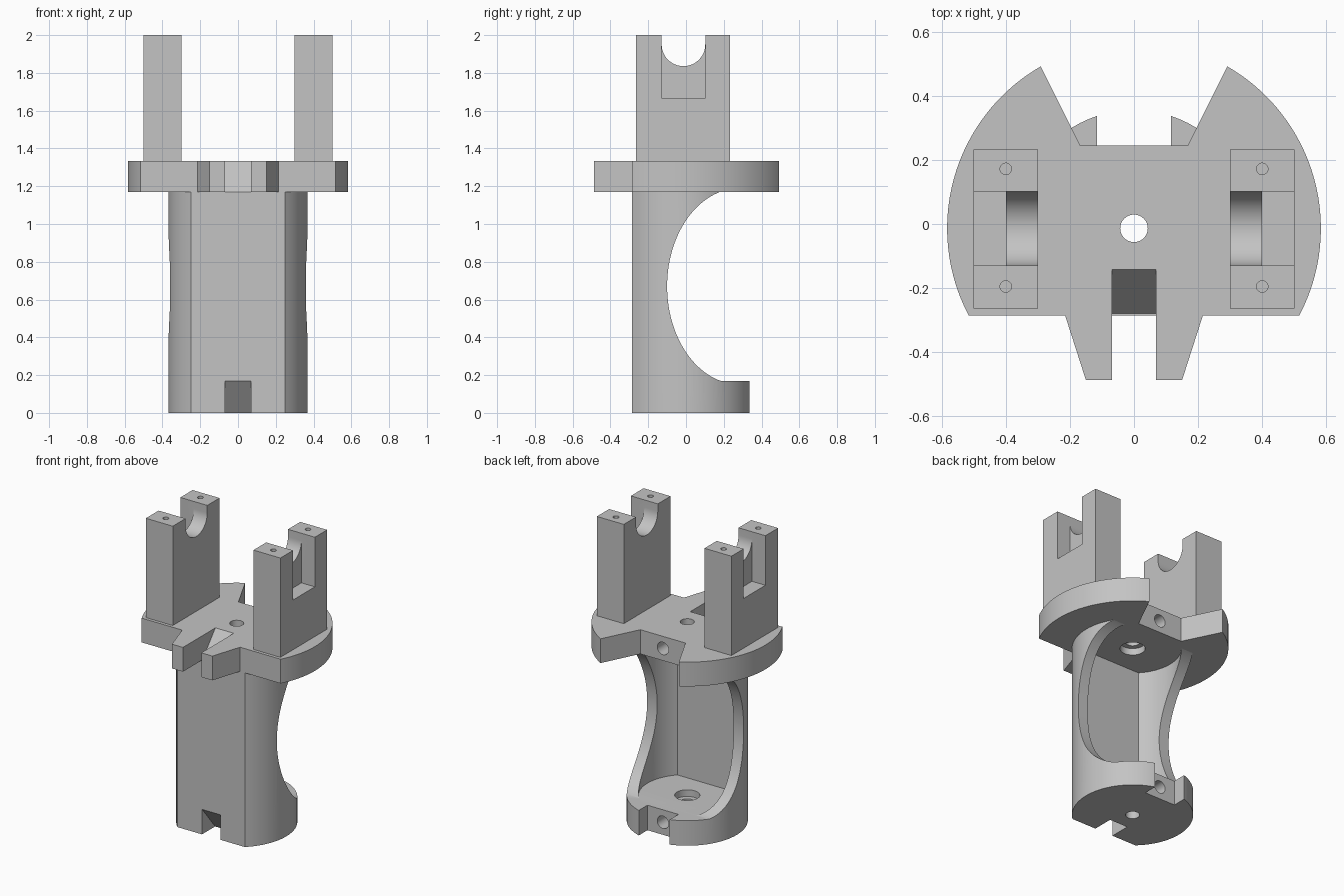
import bpy
import bmesh
from math import sin, cos, pi, atan2

if "Cube" in bpy.data.objects:
    bpy.data.objects.remove(bpy.data.objects["Cube"])

grey = bpy.data.materials.new("light grey plastic")
grey.use_nodes = True
colour = (0.55, 0.55, 0.55, 1)
grey.diffuse_color = colour
grey.node_tree.nodes["Principled BSDF"].inputs["Base Color"].default_value = colour

CY = -0.0135                 # y of the main axis
FLOOR, DECK, TOP = 0.168, 1.17, 1.333
FRONT, BACK = -0.285, 0.245  # flat front and rear notch depths


def prism(name, pts, lo, hi, axis="z"):
    """Extrude a 2D outline along one axis."""
    place = {"z": lambda a, b, t: (a, b, t),
             "x": lambda a, b, t: (t, a, b),
             "y": lambda a, b, t: (a, t, b)}[axis]
    bm = bmesh.new()
    rings = [[bm.verts.new(place(a, b, t)) for a, b in pts] for t in (lo, hi)]
    bm.faces.new(rings[0])
    bm.faces.new(rings[1])
    n = len(pts)
    for i in range(n):
        j = (i + 1) % n
        bm.faces.new((rings[0][i], rings[0][j], rings[1][j], rings[1][i]))
    bmesh.ops.recalc_face_normals(bm, faces=bm.faces)
    mesh = bpy.data.meshes.new(name)
    bm.to_mesh(mesh)
    bm.free()
    mesh.materials.append(grey)
    ob = bpy.data.objects.new(name, mesh)
    bpy.context.collection.objects.link(ob)
    return ob


def arc(cx, cy, rx, ry, a0, a1, n):
    return [(cx + rx * cos(a0 + (a1 - a0) * i / n),
             cy + ry * sin(a0 + (a1 - a0) * i / n)) for i in range(n + 1)]


def ring(cx, cy, rx, ry=None, n=32):
    return arc(cx, cy, rx, ry or rx, 0, 2 * pi, n)[:-1]


def rect(a0, b0, a1, b1):
    return [(a0, b0), (a1, b0), (a1, b1), (a0, b1)]


def mirrored(half):
    return half + [(-x, y) for x, y in reversed(half)]


def flat_round(r, front):
    """Circle about the main axis with its front sliced flat."""
    x = (r * r - (front - CY) ** 2) ** 0.5
    return mirrored(arc(0, CY, r, r, atan2(front - CY, x), pi / 2 - 0.03, 32))


def select_only(ob):
    bpy.ops.object.select_all(action="DESELECT")
    ob.select_set(True)
    bpy.context.view_layer.objects.active = ob


def cut(ob, *cutter):
    """Subtract a prism from an object."""
    tool = prism("cutter", *cutter)
    tool.hide_render = True
    mod = ob.modifiers.new("cut", "BOOLEAN")
    mod.operation, mod.solver, mod.object = "DIFFERENCE", "EXACT", tool
    select_only(ob)
    bpy.ops.object.modifier_apply(modifier=mod.name)
    bpy.data.objects.remove(tool)


def finish(ob):
    select_only(ob)
    bpy.ops.object.shade_smooth_by_angle(angle=0.5)


# Hollow column with a solid foot and a scooped opening at the rear
column = prism("column", flat_round(0.369, FRONT), 0, DECK)
cut(column, flat_round(0.297, -0.217), FLOOR, DECK + 0.1)
scoop = [(y, min(max(z, FLOOR), DECK + 0.05))
         for y, z in arc(0.286, 0.67, 0.386, 0.52, pi / 2 + 0.25, 1.5 * pi - 0.25, 48)]
cut(column, [(0.6, DECK + 0.05), (0.18, DECK + 0.05)] + scoop + [(0.6, FLOOR)], -0.6, 0.6, "x")
cut(column, rect(-0.115, BACK, 0.115, 0.6), -0.1, FLOOR + 0.1)
cut(column, [(-0.5, -0.1), (-0.063, -0.1), (-0.284, FLOOR), (-0.5, FLOOR)], -0.068, 0.068, "x")
cut(column, ring(0, CY, 0.043), -0.1, FLOOR + 0.1)
cut(column, ring(0, CY, 0.077), FLOOR - 0.045, FLOOR + 0.1)
cut(column, ring(0, FLOOR / 2, 0.042), 0.1, 0.4, "y")
finish(column)

# Round deck plate with front prongs and a flared rear notch
R = 0.583
half = [(0.15, -0.487), (0.215, FRONT)]
half += arc(0, CY, R, R, atan2(FRONT - CY, 0.515), atan2(0.49 - CY, 0.29), 40)
half += [(0.168, BACK)]
deck = prism("deck_plate", mirrored(half), DECK, TOP)
cut(deck, [(-0.6, 1.1), (-0.339, 1.1), (-0.086, 1.4), (-0.6, 1.4)], -0.068, 0.068, "x")
cut(deck, ring(0, CY, 0.043), DECK - 0.1, TOP + 0.1)
cut(deck, ring(0, CY, 0.077), DECK - 0.1, DECK + 0.045)
cut(deck, ring(0, (DECK + TOP) / 2, 0.042), 0.1, 0.4, "y")
finish(deck)

# Bearing posts: round cradle on the inner half, square pocket on the outer half
for name, s in (("left_post", 1), ("right_post", -1)):
    post = prism(name, rect(s * 0.3, -0.264, s * 0.5, 0.232), TOP, 2)
    cradle = [(0.1, 2.1)] + arc(CY, 1.951, 0.1155, 0.1155, 0, -pi, 24) + [(-0.13, 2.1)]
    cradle[0], cradle[-1] = (CY + 0.1155, 2.1), (CY - 0.1155, 2.1)
    cut(post, cradle, s * 0.2, s * 0.45, "x")
    cut(post, rect(CY - 0.1155, 1.667, CY + 0.1155, 2.1), s * 0.4, s * 0.6, "x")
    for y in (-0.195, 0.172):
        cut(post, ring(s * 0.4, y, 0.018, n=20), 1.85, 2.1)
    finish(post)
